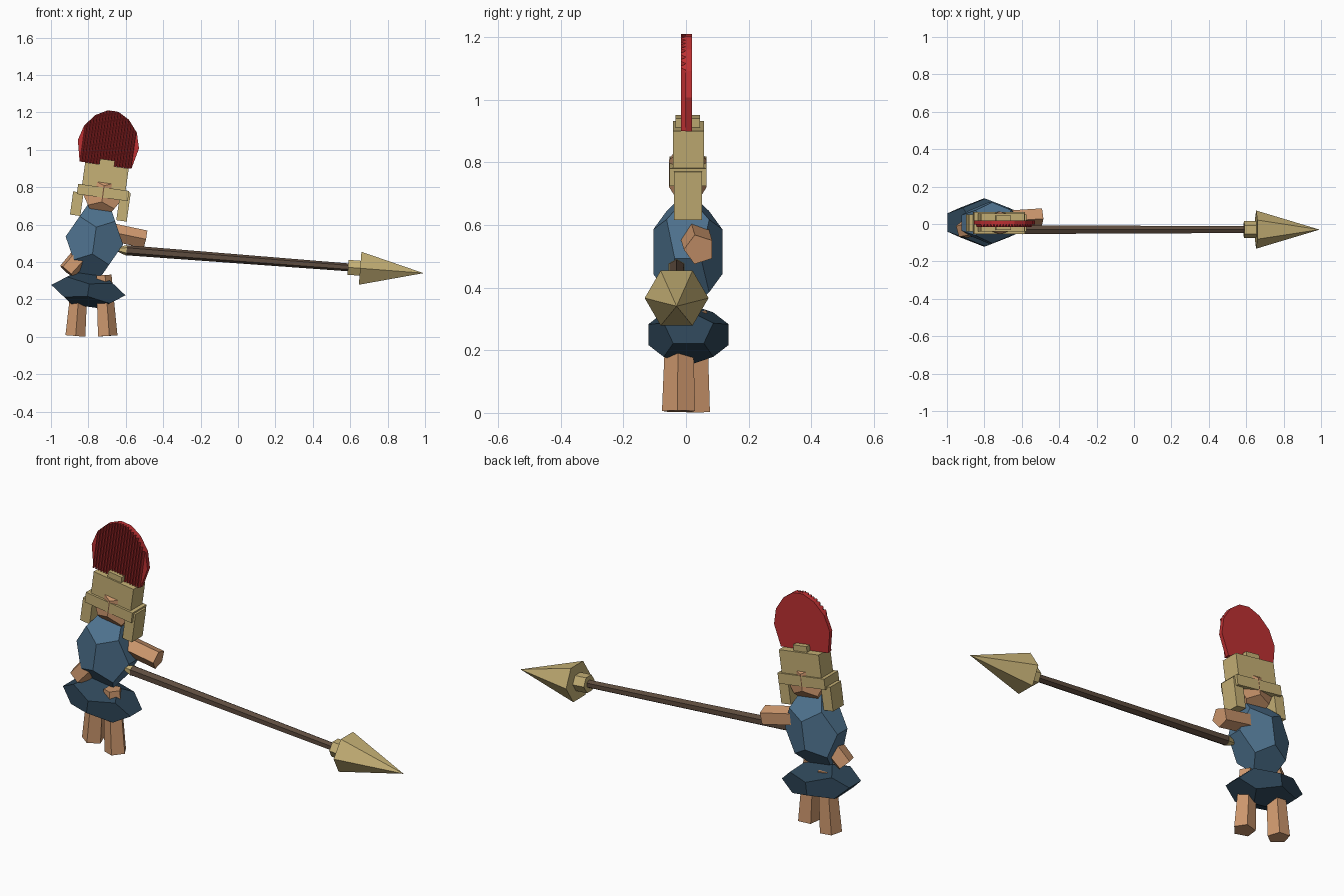
import bpy, bmesh, math
from mathutils import Vector, Matrix

if "Cube" in bpy.data.objects:
    bpy.data.objects.remove(bpy.data.objects["Cube"])


def material(name, r, g, b):
    m = bpy.data.materials.new(name)
    lin = [((c / 255 + 0.055) / 1.055) ** 2.4 for c in (r, g, b)]
    m.diffuse_color = (*lin, 1)
    m.use_nodes = True
    m.node_tree.nodes["Principled BSDF"].inputs["Base Color"].default_value = m.diffuse_color
    return m


GOLD = material("pale_brass", 198, 177, 118)
SKIN = material("skin", 206, 152, 110)
BLUE = material("tunic_blue", 78, 114, 142)
NAVY = material("skirt_navy", 46, 70, 88)
WOOD = material("dark_wood", 94, 76, 62)
RED = material("crest_red", 190, 48, 50)
TILT = math.radians(8)  # whole figure leans to +x


def finish(bm, name, mat):
    bmesh.ops.recalc_face_normals(bm, faces=bm.faces)
    mesh = bpy.data.meshes.new(name)
    bm.to_mesh(mesh)
    bm.free()
    mesh.materials.append(mat)
    ob = bpy.data.objects.new(name, mesh)
    bpy.context.collection.objects.link(ob)
    return ob


def lean(center, tilt=TILT):
    return Matrix.Translation(center) @ Matrix.Rotation(tilt, 4, 'Y')


def box(name, mat, center, size, tilt=TILT):
    bm = bmesh.new()
    bmesh.ops.create_cube(bm, size=1, matrix=lean(center, tilt) @ Matrix.Diagonal((*size, 1)))
    return finish(bm, name, mat)


def rod(name, mat, a, b, r1, r2, sides, roll=0):
    """Tapered prism from point a to point b."""
    a, b = Vector(a), Vector(b)
    d = b - a
    m = Matrix.Translation((a + b) / 2) @ d.to_track_quat('Z', 'Y').to_matrix().to_4x4()
    bm = bmesh.new()
    bmesh.ops.create_cone(bm, cap_ends=True, segments=sides, radius1=r1, radius2=r2,
                          depth=d.length, matrix=m @ Matrix.Rotation(math.radians(roll), 4, 'Z'))
    bmesh.ops.remove_doubles(bm, verts=bm.verts, dist=1e-5)
    return finish(bm, name, mat)


def dodecahedron(name, mat, center, half, tilt=TILT):
    """Twelve-sided solid scaled to the given half extents."""
    p = (1 + 5 ** 0.5) / 2
    s = (-1, 1)
    pts = [(x, y, z) for x in s for y in s for z in s]
    for i in s:
        for j in s:
            pts += [(i * p, j / p, 0), (0, i * p, j / p), (j / p, 0, i * p)]
    bm = bmesh.new()
    for q in pts:
        bm.verts.new(Vector(q) / p)
    bmesh.ops.convex_hull(bm, input=bm.verts)
    bmesh.ops.dissolve_limit(bm, angle_limit=0.05, verts=bm.verts, edges=bm.edges)
    bm.transform(lean(center, tilt) @ Matrix.Diagonal((*half, 1)))
    return finish(bm, name, mat)


# Legs, poking slightly through the top of the skirt
rod("left_leg", SKIN, (-0.87, 0.03, 0.005), (-0.845, 0.03, 0.325), 0.056, 0.044, 5, 20)
rod("right_leg", SKIN, (-0.70, -0.022, 0.005), (-0.72, -0.02, 0.33), 0.056, 0.044, 5, 0)

# Body
dodecahedron("skirt", NAVY, (-0.80, 0.008, 0.25), (0.20, 0.128, 0.088))
dodecahedron("torso", BLUE, (-0.768, 0.006, 0.515), (0.155, 0.11, 0.19))
dodecahedron("head", SKIN, (-0.722, 0.006, 0.765), (0.115, 0.06, 0.115))

# Arms
rod("left_arm", SKIN, (-0.81, -0.01, 0.47), (-0.915, -0.03, 0.35), 0.055, 0.05, 5, 30)
rod("right_arm", SKIN, (-0.70, 0.03, 0.565), (-0.495, 0.043, 0.522), 0.05, 0.05, 5, 18)

# Helmet
box("helmet_dome", GOLD, (-0.71, 0.008, 0.85), (0.235, 0.098, 0.135))
box("helmet_brim", GOLD, (-0.722, 0.006, 0.772), (0.275, 0.118, 0.055))
box("left_cheek_guard", GOLD, (-0.862, 0.006, 0.712), (0.056, 0.09, 0.125))
box("right_cheek_guard", GOLD, (-0.612, 0.006, 0.697), (0.056, 0.09, 0.155))
box("crest_mount", GOLD, (-0.70, 0.006, 0.932), (0.08, 0.078, 0.03))

# Crest: flat fan plate behind, thin ridges in front
half = [(0.03, 0.158), (0.09, 0.125), (0.142, 0.062), (0.165, -0.02), (0.14, -0.133)]
outline = half + [(-u, v) for u, v in reversed(half)]
crest = lean((-0.69, 0, 1.05))


def crest_top(u):
    u = abs(u)
    pts = [(0, 0.16)] + half[:4]
    for (u0, v0), (u1, v1) in zip(pts, pts[1:]):
        if u <= u1:
            return v0 + (v1 - v0) * (u - u0) / (u1 - u0)
    return half[3][1]


bm = bmesh.new()
f = bm.faces.new([bm.verts.new((u, 0.019, v)) for u, v in outline])
ext = bmesh.ops.extrude_face_region(bm, geom=[f], use_keep_orig=True)
for e in ext['geom']:
    if isinstance(e, bmesh.types.BMVert):
        e.co.y = -0.002
bm.transform(crest)
finish(bm, "crest_plate", RED)

bm = bmesh.new()
COUNT, W = 18, 0.0155
for i in range(COUNT):
    u = (i - (COUNT - 1) / 2) * W
    ends = []
    for side in (0, 1):
        ends.append([bm.verts.new((u + k * W / 2, y, crest_top(u + k * W / 2) if side else -0.132))
                     for k, y in ((-0.95, 0.0), (-0.3, -0.016), (0.3, -0.016), (0.95, 0.0))])
    lo, hi = ends
    bm.faces.new(lo)
    bm.faces.new(hi)
    for k in range(4):
        n = (k + 1) % 4
        bm.faces.new((lo[k], lo[n], hi[n], hi[k]))
bm.transform(crest)
finish(bm, "crest_ridges", RED)


# Spear, laid out along one axis line
def spear(x):
    return (x, -0.03, 0.463 - 0.077 * (x + 0.595))


rod("spear_shaft", WOOD, spear(-0.60), spear(0.60), 0.027, 0.021, 6)
rod("spear_butt", GOLD, spear(-0.595), spear(-0.665), 0.029, 0.003, 6)
rod("spear_collar", GOLD, spear(0.588), spear(0.66), 0.046, 0.046, 6, 30)
rod("spear_point", GOLD, spear(0.653), spear(0.992), 0.102, 0.0, 6, 30)
